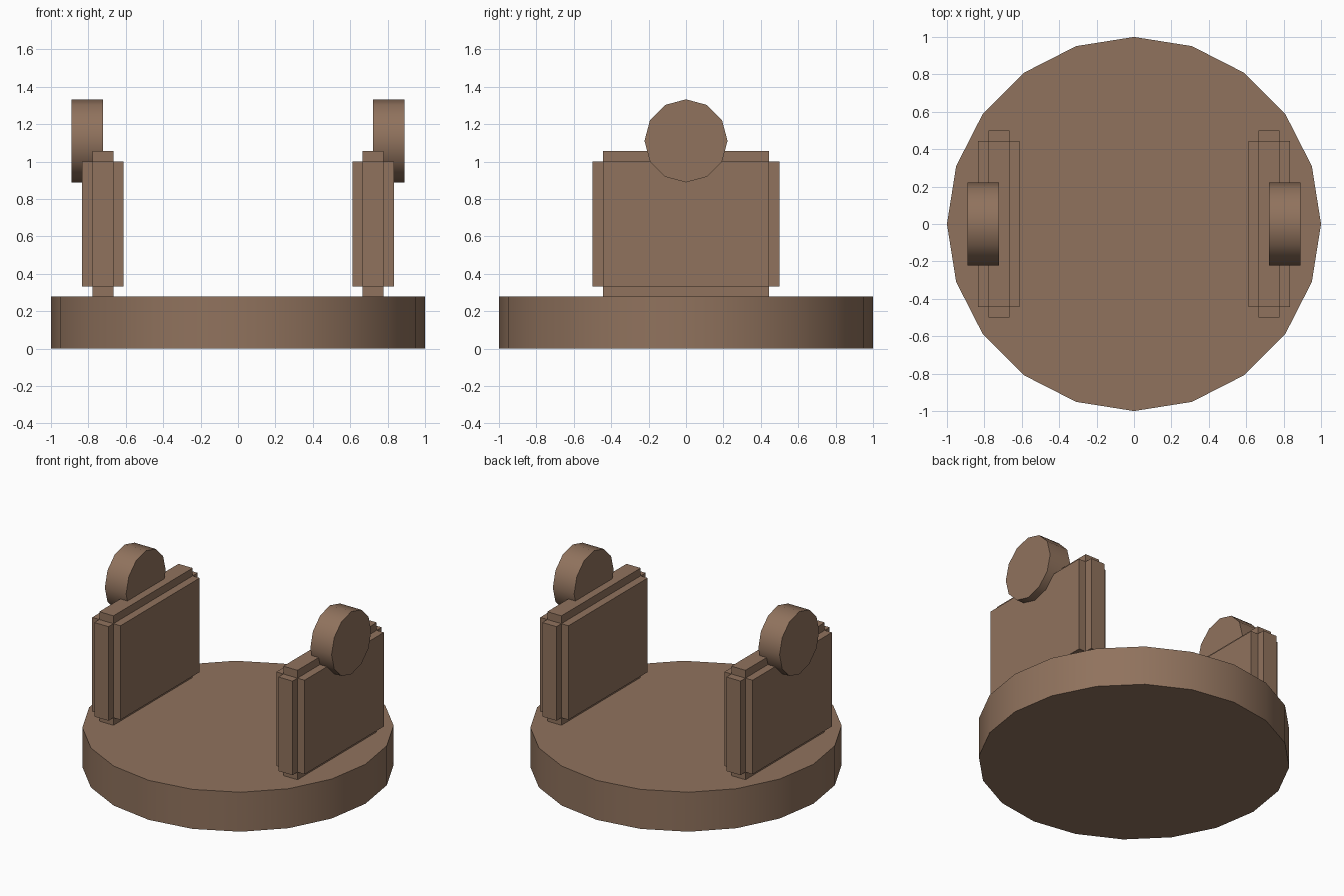
import bpy, bmesh
from math import radians
from mathutils import Matrix, Vector

if "Cube" in bpy.data.objects:
    bpy.data.objects.remove(bpy.data.objects["Cube"])

brown = bpy.data.materials.new("brown")
brown.diffuse_color = (0.28, 0.17, 0.11, 1)
brown.use_nodes = True
brown.node_tree.nodes["Principled BSDF"].inputs["Base Color"].default_value = brown.diffuse_color


def finish(name, bm, smooth=False):
    bmesh.ops.recalc_face_normals(bm, faces=bm.faces[:])
    mesh = bpy.data.meshes.new(name)
    bm.to_mesh(mesh)
    bm.free()
    mesh.materials.append(brown)
    obj = bpy.data.objects.new(name, mesh)
    bpy.context.collection.objects.link(obj)
    if smooth:
        bpy.ops.object.select_all(action='DESELECT')
        bpy.context.view_layer.objects.active = obj
        obj.select_set(True)
        bpy.ops.object.shade_smooth_by_angle(angle=radians(40))
    return obj


def disc(name, sides, radius, depth, matrix):
    bm = bmesh.new()
    bmesh.ops.create_cone(bm, cap_ends=True, segments=sides, radius1=radius,
                          radius2=radius, depth=depth, matrix=matrix)
    return finish(name, bm, smooth=True)


def stepped_panel(name, centre, core, step):
    # Core block with every face pushed straight out, leaving notched edges
    bm = bmesh.new()
    bmesh.ops.create_cube(bm, size=1, matrix=Matrix.Translation(centre)
                          @ Matrix.Diagonal((*core, 1)))
    bm.normal_update()
    pushed = bmesh.ops.extrude_discrete_faces(bm, faces=bm.faces[:])["faces"]
    for face in pushed:
        face.normal_update()
        bmesh.ops.translate(bm, verts=face.verts[:], vec=face.normal * step)
    return finish(name, bm)


# Round base
disc("base", 20, 1.0, 0.28, Matrix.Translation((0, 0, 0.14)))

# Side panels, each with a wheel near its top
for side, label in ((-1, "left"), (1, "right")):
    stepped_panel(label + "_panel", Vector((side * 0.722, 0, 0.667)),
                  (0.111, 0.888, 0.667), 0.0555)
    disc(label + "_wheel", 12, 0.222, 0.167,
         Matrix.Translation((side * 0.806, 0, 1.111))
         @ Matrix.Rotation(radians(90), 4, 'Y'))
